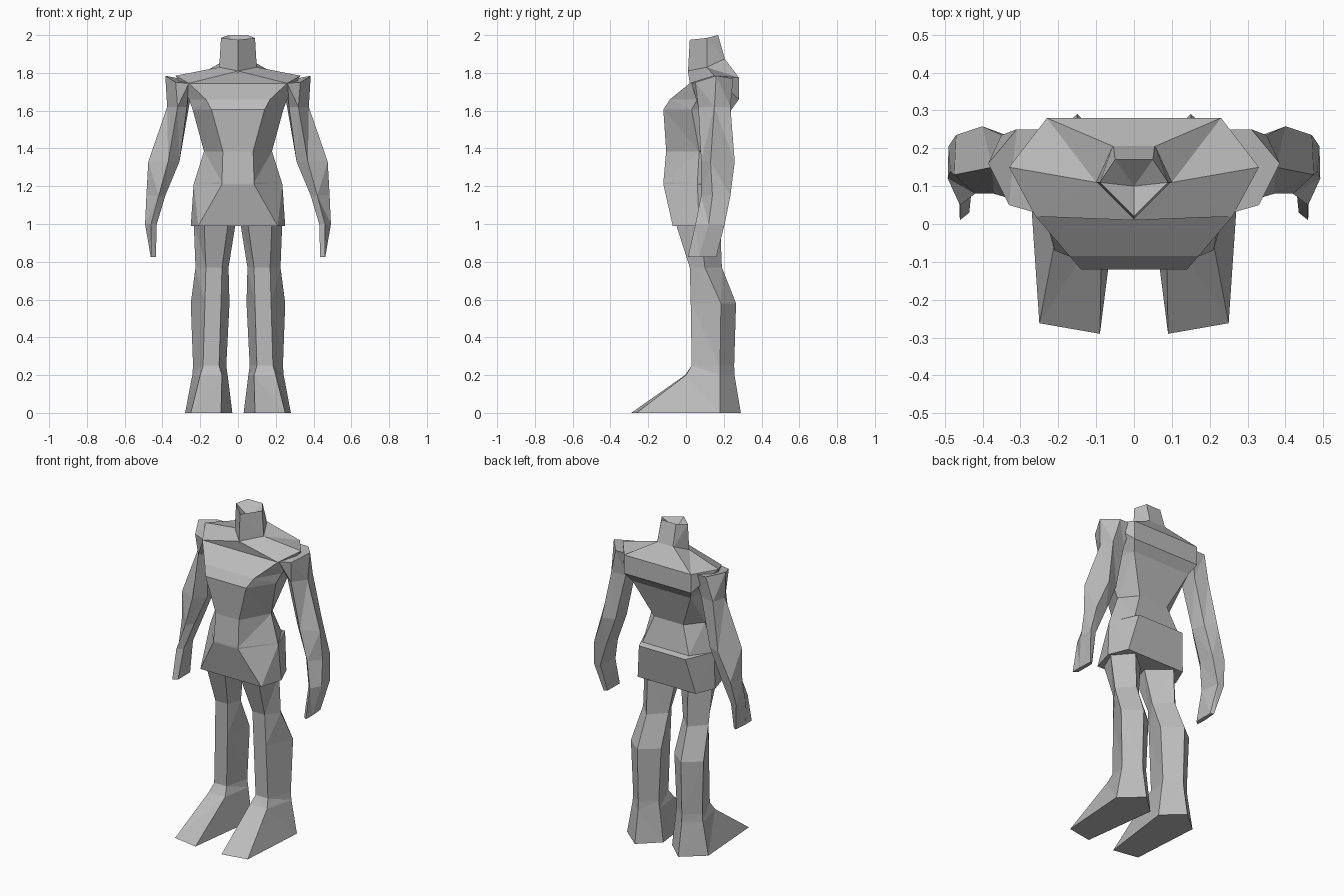
import bpy
import bmesh

old_cube = bpy.data.objects.get("Cube")
if old_cube:
    bpy.data.objects.remove(old_cube)

grey = bpy.data.materials.new("plain grey")
grey.use_nodes = True
colour = (0.5, 0.5, 0.5, 1)
grey.diffuse_color = colour
grey.node_tree.nodes["Principled BSDF"].inputs["Base Color"].default_value = colour


def loft(name, rings, cap_start=True, cap_end=True, dip=None):
    """Skin a list of equal-length point rings; dip closes the end with a sunken fan."""
    mesh_builder = bmesh.new()
    loops = [[mesh_builder.verts.new(point) for point in ring] for ring in rings]
    for lower, upper in zip(loops, loops[1:]):
        for i in range(len(lower)):
            j = (i + 1) % len(lower)
            mesh_builder.faces.new((lower[i], lower[j], upper[j], upper[i]))
    if cap_start:
        mesh_builder.faces.new(reversed(loops[0]))
    if dip:
        centre = mesh_builder.verts.new(dip)
        last = loops[-1]
        for i in range(len(last)):
            mesh_builder.faces.new((last[i], last[(i + 1) % len(last)], centre))
    elif cap_end:
        mesh_builder.faces.new(loops[-1])
    bmesh.ops.remove_doubles(mesh_builder, verts=mesh_builder.verts, dist=0.0005)
    bmesh.ops.triangulate(mesh_builder, faces=mesh_builder.faces)
    bmesh.ops.recalc_face_normals(mesh_builder, faces=mesh_builder.faces)
    mesh = bpy.data.meshes.new(name)
    mesh_builder.to_mesh(mesh)
    mesh_builder.free()
    mesh.materials.append(grey)
    part = bpy.data.objects.new(name, mesh)
    bpy.context.collection.objects.link(part)
    return part


def mirrored(half):
    """Complete a front-to-back half ring on the other side."""
    return half + [(-x, y, z) for x, y, z in reversed(half)]


def level(z, *points):
    return [(x, y, z) for x, y in points]


def limb_pair(name, rings):
    """Build a left limb and its mirror image."""
    loft("left_" + name, rings)
    loft("right_" + name, [[(-x, y, z) for x, y, z in ring] for ring in rings])


# Torso: skirt hem, hips with a rear ledge, waist, chest, shoulders, neck base
torso_halves = [
    level(0.99, (0.21, -0.07), (0.25, 0.07), (0.20, 0.19)),
    level(1.21, (0.085, -0.12), (0.235, 0.06), (0.16, 0.235)),
    level(1.22, (0.085, -0.12), (0.232, 0.06), (0.16, 0.20)),
    level(1.385, (0.08, -0.105), (0.18, 0.07), (0.10, 0.17)),
    level(1.605, (0.14, -0.12), (0.24, 0.03), (0.20, 0.24)),
    level(1.66, (0.17, -0.085), (0.26, 0.06), (0.23, 0.28)),
    [(0.26, 0.02, 1.745), (0.33, 0.15, 1.785), (0.23, 0.28, 1.775)],
    [(0, 0.01, 1.81), (0.10, 0.11, 1.83), (0.055, 0.205, 1.875)],
]
loft("torso", [mirrored(half) for half in torso_halves])

# Neck: a five-sided stump with a sunken top
neck_halves = [
    [(0, 0.01, 1.80), (0.10, 0.11, 1.82), (0.055, 0.21, 1.86)],
    [(0, 0.02, 1.975), (0.09, 0.11, 1.985), (0.05, 0.17, 2.0)],
]
loft("neck", [mirrored(half) for half in neck_halves], dip=(0, 0.10, 1.93))

# Arms: shoulder, upper arm, elbow, forearm, wrist, hand
limb_pair("arm", [
    [(0.26, 0.03, 1.745), (0.33, 0.05, 1.75), (0.385, 0.16, 1.785),
     (0.31, 0.25, 1.77), (0.23, 0.25, 1.77)],
    level(1.62, (0.27, 0.10), (0.32, 0.065), (0.375, 0.15), (0.35, 0.235), (0.26, 0.22)),
    level(1.33, (0.31, 0.14), (0.37, 0.08), (0.475, 0.13), (0.40, 0.258), (0.325, 0.23)),
    level(1.15, (0.385, 0.12), (0.42, 0.08), (0.485, 0.14), (0.47, 0.235), (0.395, 0.22)),
    level(1.00, (0.43, 0.08), (0.46, 0.05), (0.492, 0.12), (0.49, 0.205), (0.45, 0.20)),
    level(0.825, (0.435, 0.03), (0.46, 0.01), (0.462, 0.07), (0.455, 0.16), (0.435, 0.15)),
])

# Legs: thigh, knee, calf, ankle, instep, sole
limb_pair("leg", [
    level(1.02, (0.05, -0.06), (0.18, -0.06), (0.235, 0.07), (0.14, 0.18), (0.01, 0.07)),
    level(0.77, (0.085, 0.02), (0.17, 0.02), (0.225, 0.10), (0.14, 0.19), (0.05, 0.10)),
    level(0.58, (0.09, 0.025), (0.175, 0.025), (0.25, 0.185), (0.15, 0.265), (0.045, 0.18)),
    level(0.25, (0.10, 0.03), (0.185, 0.03), (0.238, 0.18), (0.15, 0.255), (0.062, 0.18)),
    level(0.20, (0.085, -0.005), (0.20, 0), (0.242, 0.18), (0.15, 0.257), (0.055, 0.18)),
    level(0, (0.09, -0.29), (0.25, -0.262), (0.28, 0.18), (0.15, 0.29), (0.03, 0.18)),
])
